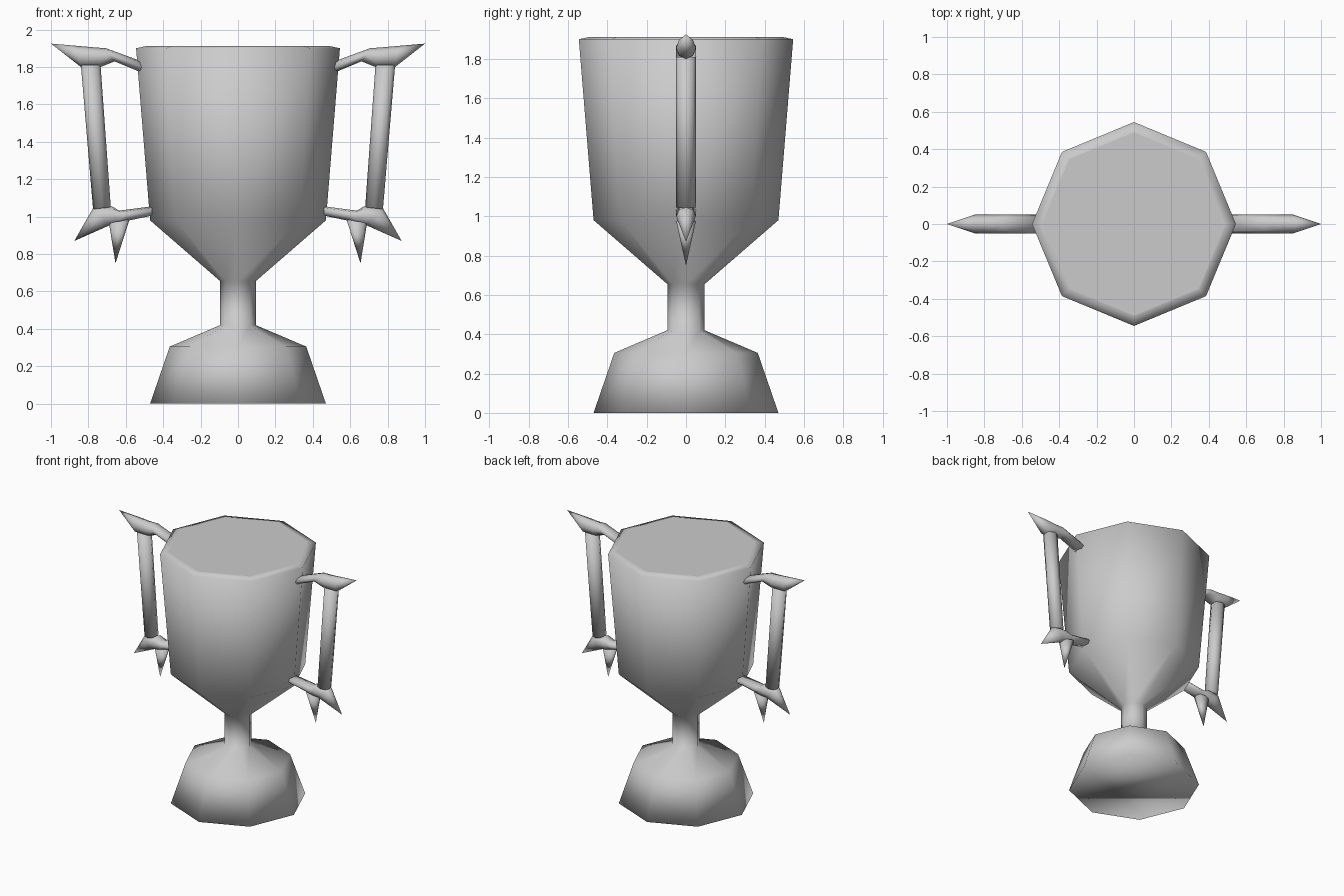
import bpy, bmesh, math
from mathutils import Vector

cube = bpy.data.objects.get("Cube")
if cube:
    bpy.data.objects.remove(cube, do_unlink=True)

SIDES = 8
HALF_DEPTH = 0.05

metal = bpy.data.materials.new("grey_metal")
metal.use_nodes = True
grey = (0.6, 0.6, 0.6, 1)
metal.diffuse_color = grey
metal.node_tree.nodes["Principled BSDF"].inputs["Base Color"].default_value = grey


def loft(name, rings, flat_top=False):
    """Skin a list of point rings; a ring of one point closes to a tip."""
    bm = bmesh.new()
    loops = [[bm.verts.new(p) for p in ring] for ring in rings]
    for a, b in zip(loops, loops[1:]):
        for i in range(SIDES):
            j = (i + 1) % SIDES
            bm.faces.new((a[i], a[j], b[0]) if len(b) == 1 else (a[i], a[j], b[j], b[i]))
    bm.faces.new(loops[0])
    if len(loops[-1]) > 1:
        bm.faces.new(loops[-1])
    bmesh.ops.recalc_face_normals(bm, faces=bm.faces)
    top = max(f.calc_center_median().z for f in bm.faces)
    for f in bm.faces:
        f.smooth = not (flat_top and f.calc_center_median().z > top - 0.001)
    mesh = bpy.data.meshes.new(name)
    bm.to_mesh(mesh)
    bm.free()
    mesh.materials.append(metal)
    obj = bpy.data.objects.new(name, mesh)
    bpy.context.collection.objects.link(obj)
    return obj


def round_ring(radius, z):
    angles = [math.tau * i / SIDES for i in range(SIDES)]
    return [(radius * math.cos(a), radius * math.sin(a), z) for a in angles]


def bar_ring(side, p, q):
    """Oval ring spanning p to q, both given as (x, z)."""
    p, q = Vector((side * p[0], 0, p[1])), Vector((side * q[0], 0, q[1]))
    mid, half = (p + q) / 2, (p - q) / 2
    across = Vector((0, HALF_DEPTH, 0))
    angles = [math.tau * i / SIDES for i in range(SIDES)]
    return [mid + half * math.sin(a) + across * math.cos(a) for a in angles]


def bar(name, side, stations, tip=None):
    rings = [bar_ring(side, p, q) for p, q in stations]
    if tip:
        rings.append([(side * tip[0], 0, tip[1])])
    return loft(name, rings)


# Base, stem and bowl turned as one eight-sided body
profile = [(0.47, 0), (0.365, 0.305), (0.095, 0.42), (0.095, 0.655),
           (0.47, 0.98), (0.545, 1.9), (0.49, 1.912)]
loft("cup_body", [round_ring(r, z) for r, z in profile], flat_top=True)

# Spiked handles on both sides
for side, label in ((1, "left"), (-1, "right")):
    bar(label + "_handle_post", side,
        [((0.735, 1.81), (0.84, 1.81)), ((0.68, 1.05), (0.775, 1.04))])
    bar(label + "_upper_arm", side,
        [((0.515, 1.83), (0.515, 1.77)), ((0.705, 1.9), (0.66, 1.83)),
         ((0.77, 1.905), (0.735, 1.8)), ((0.86, 1.913), (0.84, 1.8))],
        tip=(1.0, 1.925))
    bar(label + "_lower_arm", side,
        [((0.46, 1.055), (0.46, 1.005)), ((0.635, 1.032), (0.58, 0.98)),
         ((0.68, 1.058), (0.64, 0.955)), ((0.775, 1.045), (0.683, 0.955))],
        tip=(0.875, 0.87))
    bar(label + "_lower_spike", side,
        [((0.58, 0.985), (0.69, 0.965))], tip=(0.655, 0.75))
